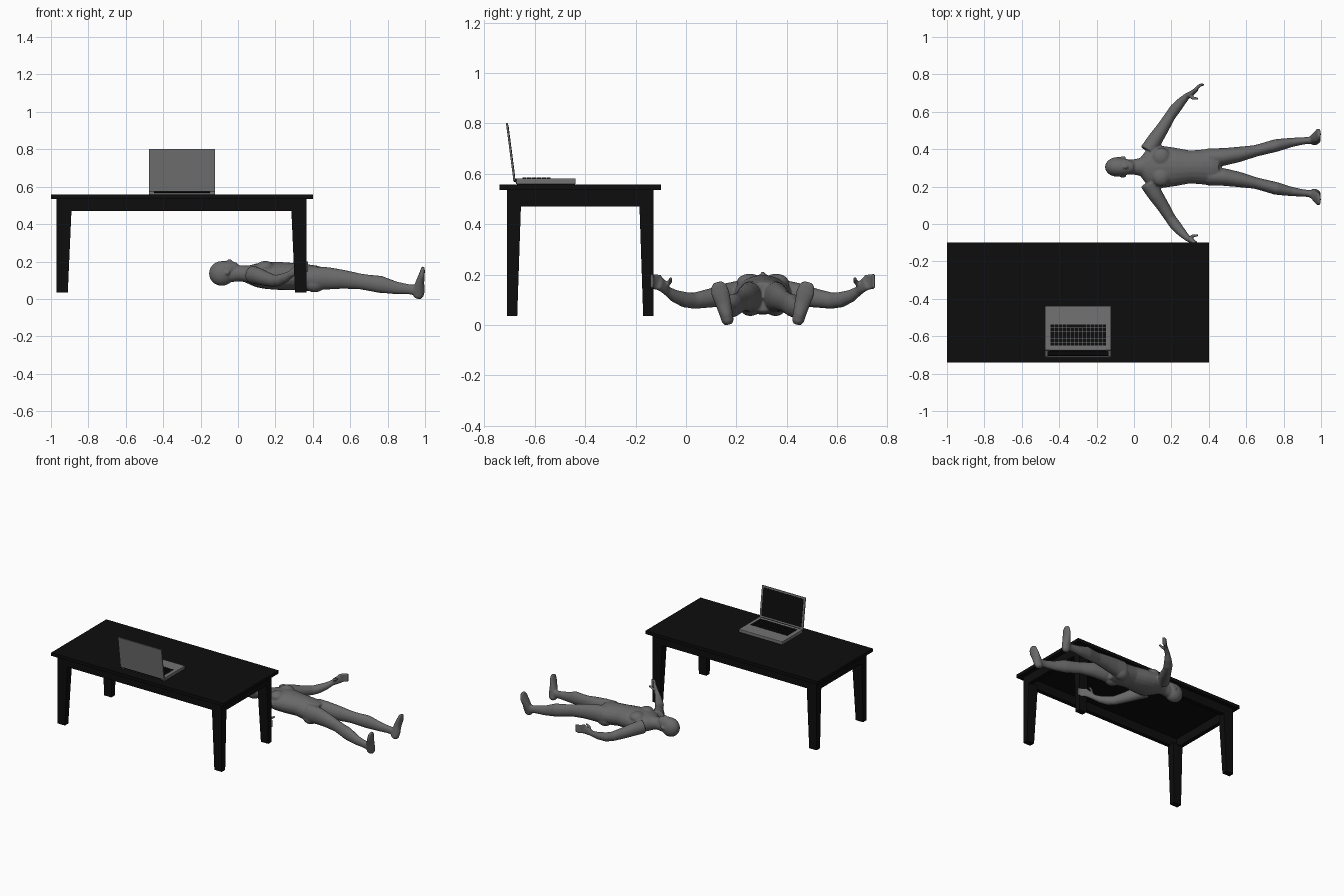
import bpy, bmesh, math
from mathutils import Vector, Matrix

if "Cube" in bpy.data.objects:
    bpy.data.objects.remove(bpy.data.objects["Cube"])


def material(name, value):
    m = bpy.data.materials.new(name)
    m.use_nodes = True
    col = (value, value, value, 1)
    m.diffuse_color = col
    bsdf = m.node_tree.nodes["Principled BSDF"]
    bsdf.inputs["Base Color"].default_value = col
    bsdf.inputs["Roughness"].default_value = 0.6
    return m


BLACK = material("black", 0.004)
SILVER = material("laptop grey", 0.17)
SKIN = material("figure grey", 0.14)


def finish(bm, name, mat):
    bmesh.ops.recalc_face_normals(bm, faces=bm.faces)
    me = bpy.data.meshes.new(name)
    bm.to_mesh(me)
    bm.free()
    me.materials.append(mat)
    ob = bpy.data.objects.new(name, me)
    bpy.context.collection.objects.link(ob)
    return ob


def add_box(bm, x, y, z, foot_x=None, foot_y=None):
    """Box from ranges; the lower end may have its own x and y ranges."""
    fx, fy = foot_x or x, foot_y or y
    rings = []
    for rx, ry, h in ((fx, fy, z[0]), (x, y, z[1])):
        rings.append([bm.verts.new((rx[i], ry[j], h))
                      for i, j in ((0, 0), (1, 0), (1, 1), (0, 1))])
    low, top = rings
    bm.faces.new(low[::-1])
    bm.faces.new(top)
    for i in range(4):
        j = (i + 1) % 4
        bm.faces.new((low[i], low[j], top[j], top[i]))


def box(name, mat, *ranges, bevel=0, **kw):
    bm = bmesh.new()
    add_box(bm, *ranges, **kw)
    ob = finish(bm, name, mat)
    if bevel:
        mod = ob.modifiers.new("bevel", "BEVEL")
        mod.width, mod.segments = bevel, 2
    return ob


# Table top and apron rails
X0, X1, Y0, Y1 = -0.97, 0.365, -0.71, -0.13
box("table_top", BLACK, (-1, 0.4), (-0.74, -0.1), (0.535, 0.558))
RAIL = (0.47, 0.535)
box("front_rail", BLACK, (X0, X1), (Y0, Y0 + 0.03), RAIL)
box("back_rail", BLACK, (X0, X1), (Y1 - 0.03, Y1), RAIL)
box("right_rail", BLACK, (X0, X0 + 0.03), (Y0 + 0.03, Y1 - 0.03), RAIL)
box("left_rail", BLACK, (X1 - 0.03, X1), (Y0 + 0.03, Y1 - 0.03), RAIL)


# Legs taper on their inner sides
def span(edge, inward, width):
    return tuple(sorted((edge, edge + inward * width)))


for xn, ex, sx in (("right", X0, 1), ("left", X1, -1)):
    for yn, ey, sy in (("front", Y0, 1), ("back", Y1, -1)):
        box(f"{yn}_{xn}_leg", BLACK, span(ex, sx, 0.08), span(ey, sy, 0.055),
            (0.035, 0.48), foot_x=span(ex, sx, 0.06), foot_y=span(ey, sy, 0.04))

# Laptop base
LX = (-0.476, -0.122)
box("laptop_base", SILVER, LX, (-0.675, -0.438), (0.558, 0.582), bevel=0.004)

# Keyboard: rows of keys with a long space bar
bm = bmesh.new()
kx, ky, rows, cols = -0.447, -0.535, 6, 14
dx, dy, gap = 0.3 / cols, 0.115 / rows, 0.0022
for r in range(rows):
    c = 0
    while c < cols:
        n = 5 if r == 0 and c == 4 else 1
        y = ky - 0.115 + (rows - 1 - r) * dy
        add_box(bm, (kx + c * dx, kx + (c + n) * dx - gap),
                (y, y + dy - gap), (0.581, 0.585))
        c += n
finish(bm, "keyboard_keys", BLACK)

# Lid, screen and hinge, leaning away from the keyboard
tilt = Matrix.Translation((0, -0.679, 0.572)) @ Matrix.Rotation(math.radians(7.4), 4, "X")
lid = box("laptop_lid", SILVER, LX, (-0.006, 0.002), (0, 0.232), bevel=0.002)
screen = box("screen", BLACK, (LX[0] + 0.014, LX[1] - 0.014),
             (0.001, 0.003), (0.02, 0.22))
for ob in (lid, screen):
    ob.data.transform(tilt)
bm = bmesh.new()
bmesh.ops.create_cone(bm, cap_ends=True, segments=16, radius1=0.008, radius2=0.008,
                      depth=0.3, matrix=Matrix.Translation((-0.299, -0.678, 0.574))
                      @ Matrix.Rotation(math.pi / 2, 4, "Y"))
finish(bm, "laptop_hinge", BLACK)

# Lying figure: overlapping lofts and ellipsoids fused into one skin
CY = 0.305
body = bmesh.new()


def loft(sections, side=1, ref=(0, 0, 1), n=20):
    """Sections are (x, offset from the body line, z, half width, half height)."""
    pts = [Vector((s[0], CY + side * s[1], s[2])) for s in sections]
    rings = []
    for i, p in enumerate(pts):
        t = (pts[min(i + 1, len(pts) - 1)] - pts[max(i - 1, 0)]).normalized()
        across = t.cross(Vector(ref)).normalized()
        up = across.cross(t)
        a, b = sections[i][3:]
        rings.append([body.verts.new(p + across * a * math.cos(k * math.tau / n)
                                     + up * b * math.sin(k * math.tau / n))
                      for k in range(n)])
    for r, s in zip(rings, rings[1:]):
        for k in range(n):
            j = (k + 1) % n
            body.faces.new((r[k], r[j], s[j], s[k]))
    body.faces.new(rings[0][::-1])
    body.faces.new(rings[-1])


def ball(x, v, z, rx, ry, rz):
    bmesh.ops.create_uvsphere(body, u_segments=24, v_segments=16, radius=1,
                              matrix=Matrix.Translation((x, CY + v, z))
                              @ Matrix.Diagonal((rx, ry, rz, 1)))


# Head, face and neck
ball(-0.087, 0, 0.136, 0.068, 0.053, 0.066)
loft([(-0.12, 0, 0.15, 0.035, 0.04), (-0.08, 0, 0.156, 0.047, 0.047),
      (-0.04, 0, 0.16, 0.044, 0.043), (-0.01, 0, 0.173, 0.03, 0.028),
      (0.002, 0, 0.18, 0.018, 0.016)])
ball(-0.045, 0, 0.203, 0.014, 0.009, 0.01)
loft([(-0.07, 0, 0.13, 0.04, 0.045), (0, 0, 0.137, 0.041, 0.043),
      (0.04, 0, 0.135, 0.05, 0.045), (0.09, 0, 0.13, 0.08, 0.045)])

# Torso
loft([(0.035, 0, 0.133, 0.05, 0.042), (0.065, 0, 0.13, 0.09, 0.052),
      (0.1, 0, 0.127, 0.115, 0.064), (0.15, 0, 0.125, 0.113, 0.072),
      (0.22, 0, 0.123, 0.103, 0.075), (0.3, 0, 0.12, 0.088, 0.072),
      (0.36, 0, 0.113, 0.093, 0.073), (0.42, 0, 0.11, 0.1, 0.068),
      (0.455, 0, 0.11, 0.085, 0.058)])

for s in (-1, 1):
    ball(-0.058, s * 0.052, 0.14, 0.016, 0.006, 0.011)    # ear
    ball(0.145, s * 0.052, 0.168, 0.05, 0.052, 0.035)     # chest muscle
    ball(0.41, s * 0.05, 0.08, 0.055, 0.046, 0.045)       # buttock
    # Leg
    loft([(0.4, 0.05, 0.11, 0.05, 0.064), (0.48, 0.054, 0.11, 0.047, 0.06),
          (0.56, 0.067, 0.105, 0.041, 0.051), (0.65, 0.086, 0.094, 0.031, 0.042),
          (0.7, 0.099, 0.086, 0.032, 0.043), (0.76, 0.115, 0.078, 0.034, 0.046),
          (0.84, 0.131, 0.06, 0.025, 0.034), (0.91, 0.14, 0.052, 0.019, 0.027),
          (0.955, 0.143, 0.047, 0.02, 0.028)], s)
    # Foot, heel down and toes up
    loft([(0.962, 0.137, 0.002, 0.015, 0.017), (0.964, 0.139, 0.015, 0.024, 0.028),
          (0.966, 0.146, 0.045, 0.027, 0.033), (0.973, 0.158, 0.09, 0.032, 0.023),
          (0.983, 0.17, 0.13, 0.037, 0.016), (0.988, 0.176, 0.155, 0.032, 0.011),
          (0.989, 0.18, 0.17, 0.018, 0.009)], s, ref=(1, 0, 0))
    # Arm and palm
    loft([(0.075, 0.085, 0.13, 0.045, 0.048), (0.115, 0.15, 0.12, 0.04, 0.044),
          (0.155, 0.21, 0.106, 0.034, 0.038), (0.195, 0.275, 0.096, 0.029, 0.032),
          (0.22, 0.31, 0.1, 0.03, 0.031), (0.255, 0.35, 0.115, 0.024, 0.025),
          (0.285, 0.38, 0.135, 0.017, 0.019), (0.31, 0.395, 0.153, 0.014, 0.027),
          (0.333, 0.413, 0.167, 0.012, 0.03)], s)
    # Fingers and thumb
    for i in range(4):
        z = 0.145 + 0.015 * i
        loft([(0.322, 0.405, z, 0.009, 0.009), (0.345, 0.432, z + 0.004, 0.009, 0.009),
              (0.362, 0.441, z + 0.006, 0.008, 0.008),
              (0.376, 0.438, z + 0.006, 0.006, 0.006)], s, n=10)
    loft([(0.295, 0.385, 0.155, 0.011, 0.011), (0.315, 0.368, 0.172, 0.01, 0.01),
          (0.342, 0.365, 0.186, 0.007, 0.007)], s, n=10)

figure = finish(body, "lying_figure", SKIN)
fuse = figure.modifiers.new("fuse", "REMESH")
fuse.mode, fuse.voxel_size, fuse.use_smooth_shade = "VOXEL", 0.0055, True
soften = figure.modifiers.new("soften", "SMOOTH")
soften.factor, soften.iterations = 0.5, 5
